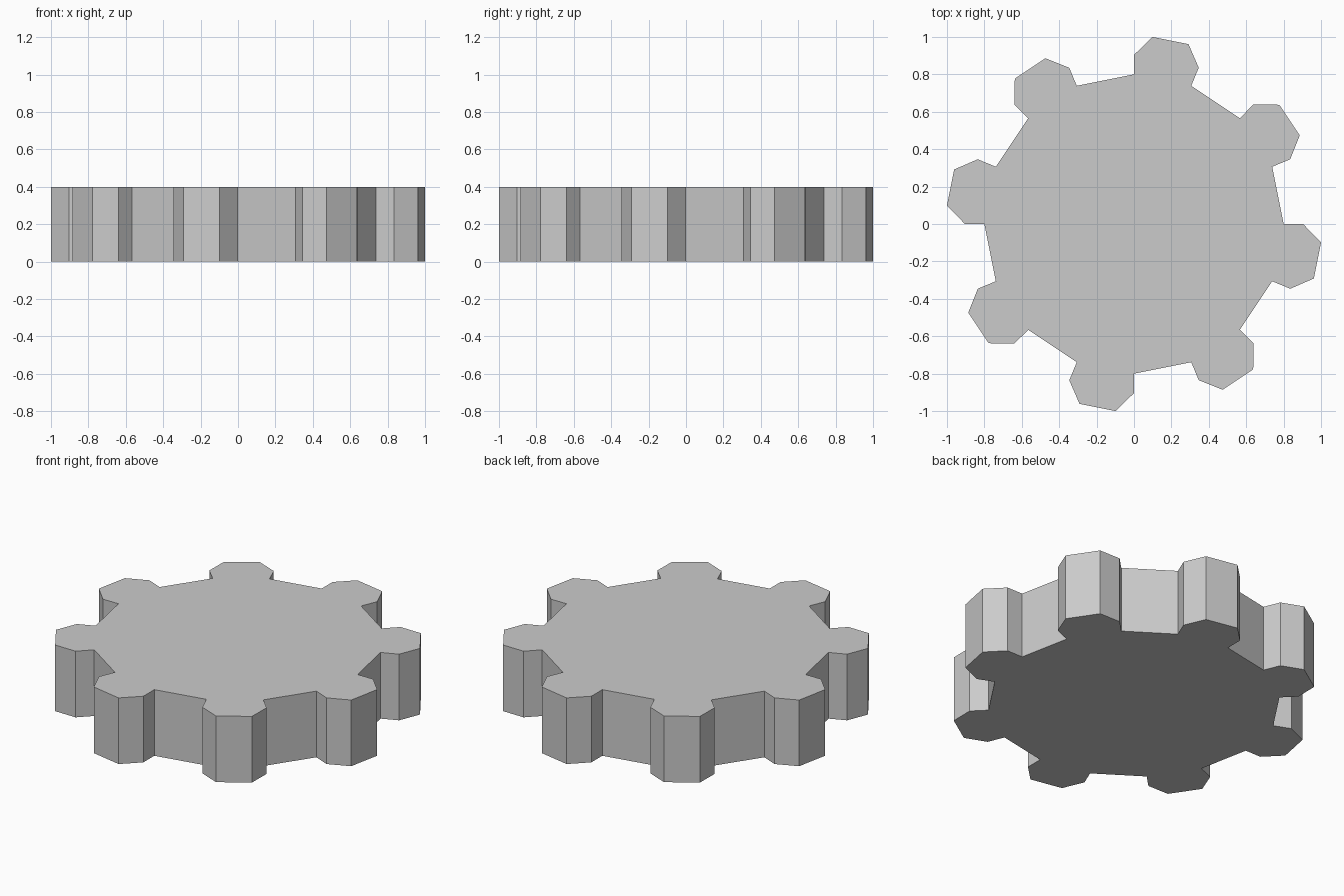
import bpy, bmesh
from math import cos, sin, radians

if "Cube" in bpy.data.objects:
    bpy.data.objects.remove(bpy.data.objects["Cube"])

TEETH = 8
HEIGHT = 0.4
STEP = 360 / TEETH
# One tooth: (radius, fraction of the tooth pitch)
TOOTH = [(0.8, 0), (0.904, 0), (1.0048, 0.125),
         (1.0048, 0.375), (0.904, 0.5), (0.8, 0.5)]

# Gear outline, one tooth after another (clockwise)
outline = []
for i in range(TEETH):
    for r, f in TOOTH:
        a = radians(-(i + f) * STEP)
        outline.append((r * cos(a), r * sin(a), 0))

# Extrude the outline into a solid gear
bm = bmesh.new()
base = bm.faces.new([bm.verts.new(p) for p in outline])
top = bmesh.ops.extrude_face_region(bm, geom=[base], use_keep_orig=True)["geom"]
bmesh.ops.translate(bm, vec=(0, 0, HEIGHT),
                    verts=[v for v in top if isinstance(v, bmesh.types.BMVert)])
bmesh.ops.recalc_face_normals(bm, faces=bm.faces)

mesh = bpy.data.meshes.new("gear")
bm.to_mesh(mesh)
bm.free()
bpy.context.collection.objects.link(bpy.data.objects.new("gear", mesh))
